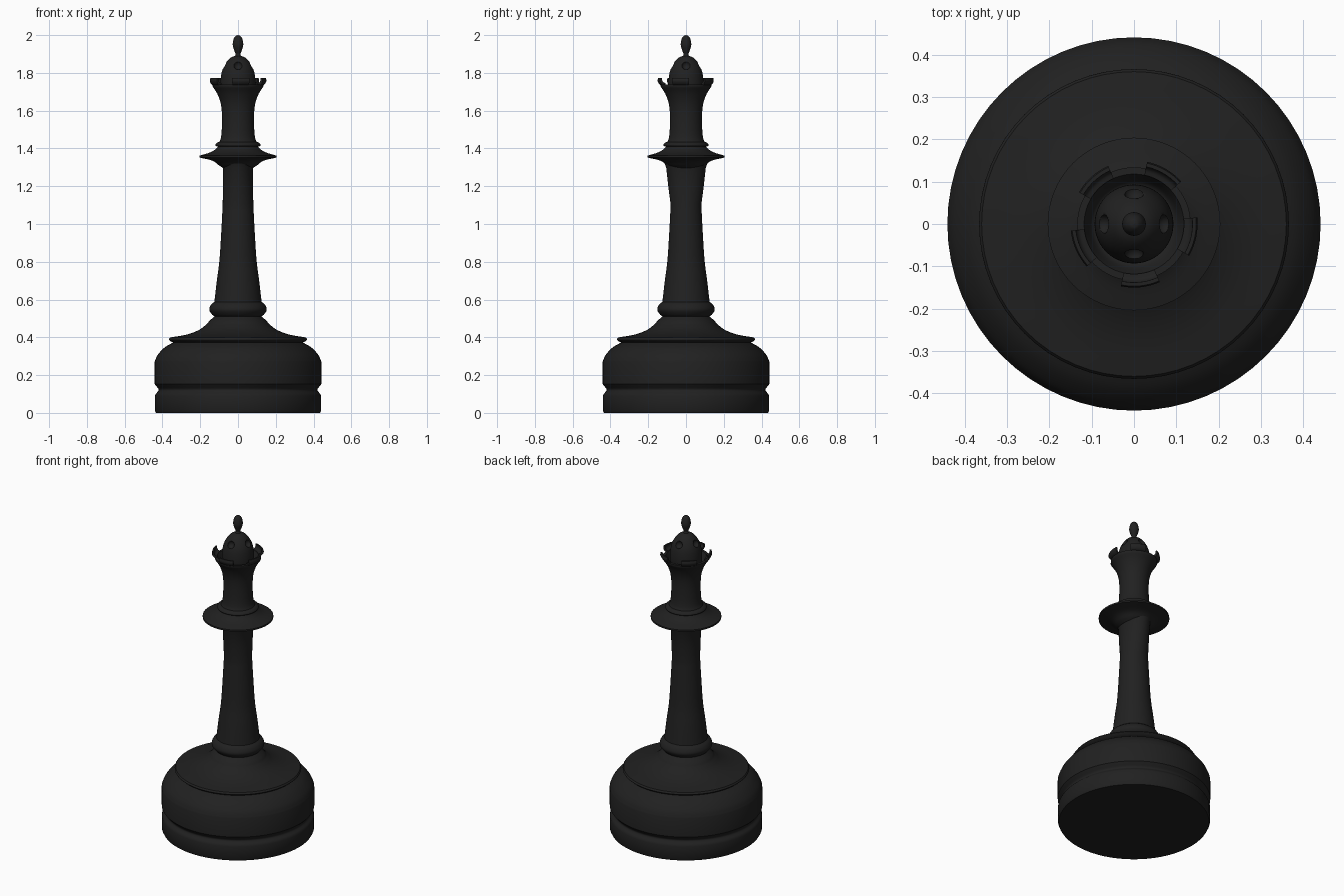
import bpy, bmesh
from math import sin, cos, pi, radians
from mathutils import Vector

if "Cube" in bpy.data.objects:
    bpy.data.objects.remove(bpy.data.objects["Cube"])

mat = bpy.data.materials.new("black_lacquer")
mat.diffuse_color = (0.015, 0.015, 0.015, 1)
mat.use_nodes = True
mat.node_tree.nodes["Principled BSDF"].inputs["Base Color"].default_value = mat.diffuse_color


def smooth_curve(pts, steps=5):
    """Catmull-Rom curve through (r, z) points."""
    if len(pts) < 3:
        return [Vector(p) for p in pts]
    p = [Vector(q) for q in pts]
    p = [2 * p[0] - p[1]] + p + [2 * p[-1] - p[-2]]
    out = []
    for i in range(1, len(p) - 2):
        a, b, c, d = p[i - 1:i + 3]
        for k in range(steps):
            t = k / steps
            out.append(0.5 * (2 * b + (c - a) * t + (2 * a - 5 * b + 4 * c - d) * t * t
                              + (3 * b - a - 3 * c + d) * t ** 3))
    return out + [p[-2]]


def finish(name, bm, angle=35):
    bmesh.ops.recalc_face_normals(bm, faces=bm.faces)
    me = bpy.data.meshes.new(name)
    bm.to_mesh(me)
    bm.free()
    ob = bpy.data.objects.new(name, me)
    bpy.context.collection.objects.link(ob)
    me.materials.append(mat)
    bpy.ops.object.select_all(action='DESELECT')
    ob.select_set(True)
    bpy.context.view_layer.objects.active = ob
    bpy.ops.object.shade_smooth_by_angle(angle=radians(angle))
    return ob


def lathe(name, sections, segs=64):
    """Spin smooth sections; corners stay sharp where sections meet. Ends are closed."""
    prof = []
    for s in sections:
        for q in smooth_curve(s):
            if not prof or (q - prof[-1]).length > 1e-5:
                prof.append(q)
    bm = bmesh.new()
    rings = [[bm.verts.new((r * cos(2 * pi * i / segs), r * sin(2 * pi * i / segs), z))
              for i in range(segs)] for r, z in prof]
    for a, b in zip(rings, rings[1:]):
        for i in range(segs):
            j = (i + 1) % segs
            bm.faces.new((a[i], a[j], b[j], b[i]))
    bm.faces.new(rings[0])
    bm.faces.new(rings[-1])
    return finish(name, bm)


# stepped base with groove
lathe("base", [
    [(0.434, 0), (0.44, 0.012)], [(0.44, 0.012), (0.44, 0.09)],
    [(0.44, 0.09), (0.436, 0.10)], [(0.436, 0.10), (0.42, 0.122), (0.436, 0.146)],
    [(0.436, 0.146), (0.441, 0.152)], [(0.441, 0.152), (0.441, 0.272)],
    [(0.441, 0.272), (0.425, 0.307), (0.39, 0.345), (0.345, 0.372)]])

# wide flange sweeping up to the stem
lathe("base_flange", [
    [(0.33, 0.368), (0.355, 0.378)], [(0.355, 0.378), (0.366, 0.388), (0.36, 0.399)],
    [(0.36, 0.399), (0.27, 0.415), (0.205, 0.44), (0.165, 0.47)],
    [(0.165, 0.47), (0.15, 0.488), (0.12, 0.515)]])

# stem with bead at the foot; its top widens front to back
stem = lathe("stem", [
    [(0.115, 0.508), (0.135, 0.518), (0.152, 0.545), (0.143, 0.572), (0.125, 0.588)],
    [(0.125, 0.588), (0.112, 0.70), (0.098, 0.81), (0.089, 0.95), (0.081, 1.10)],
    [(0.081, 1.10), (0.080, 1.20)], [(0.080, 1.20), (0.079, 1.30)],
    [(0.079, 1.30), (0.085, 1.32)]])
for v in stem.data.vertices:
    if v.co.z > 1.10:
        v.co.y *= 1 + 0.33 * min(1, (v.co.z - 1.10) / 0.19)

# collar disc and small ring
lathe("collar", [
    [(0.08, 1.297), (0.10, 1.31), (0.135, 1.335), (0.204, 1.352)],
    [(0.204, 1.352), (0.204, 1.362)],
    [(0.204, 1.362), (0.15, 1.378), (0.12, 1.395), (0.105, 1.41)]])
lathe("collar_ring", [
    [(0.095, 1.406), (0.117, 1.413), (0.119, 1.422), (0.108, 1.432), (0.09, 1.436)]])

# flared head, hollow at the top
lathe("head", [
    [(0.10, 1.43), (0.091, 1.455), (0.086, 1.50), (0.085, 1.58), (0.092, 1.64),
     (0.11, 1.69), (0.134, 1.728)],
    [(0.134, 1.728), (0.134, 1.738)], [(0.134, 1.738), (0.118, 1.738)],
    [(0.118, 1.738), (0.10, 1.70), (0.08, 1.69)]])

# five crown points: curled crescent section swept along short arcs
hook = smooth_curve([(0.118, 1.733), (0.139, 1.738), (0.150, 1.756), (0.147, 1.774)], 4) \
    + smooth_curve([(0.138, 1.774), (0.138, 1.761), (0.131, 1.75), (0.118, 1.746)], 4)
bm = bmesh.new()
for k in range(5):
    rows = []
    for i in range(9):
        a = radians(-12 + 72 * k - 18 + 36 * i / 8)
        rows.append([bm.verts.new((r * cos(a), r * sin(a), z)) for r, z in hook])
    n = len(hook)
    for a, b in zip(rows, rows[1:]):
        for i in range(n):
            j = (i + 1) % n
            bm.faces.new((a[i], a[j], b[j], b[i]))
    bm.faces.new(rows[0])
    bm.faces.new(rows[-1])
finish("crown_points", bm)

# dome with four round dents
dome = lathe("dome", [
    [(0.088, 1.68), (0.093, 1.73), (0.091, 1.775), (0.083, 1.815), (0.066, 1.85),
     (0.042, 1.878), (0.012, 1.892)]])
bm = bmesh.new()
for k in range(4):
    a = k * pi / 2
    geo = bmesh.ops.create_uvsphere(bm, u_segments=20, v_segments=12, radius=0.023)
    bmesh.ops.translate(bm, verts=geo["verts"],
                        vec=(0.075 * cos(a), 0.075 * sin(a), 1.84))
cutter = finish("dent_cutter", bm)
cutter.hide_render = True
cutter.hide_set(True)
mod = dome.modifiers.new("dents", 'BOOLEAN')
mod.operation = 'DIFFERENCE'
mod.solver = 'EXACT'
mod.object = cutter

# finial bead
lathe("finial", [
    [(0.018, 1.885), (0.013, 1.90), (0.02, 1.918), (0.028, 1.948), (0.023, 1.98),
     (0.012, 1.996), (0.001, 2.0)]], 32)
